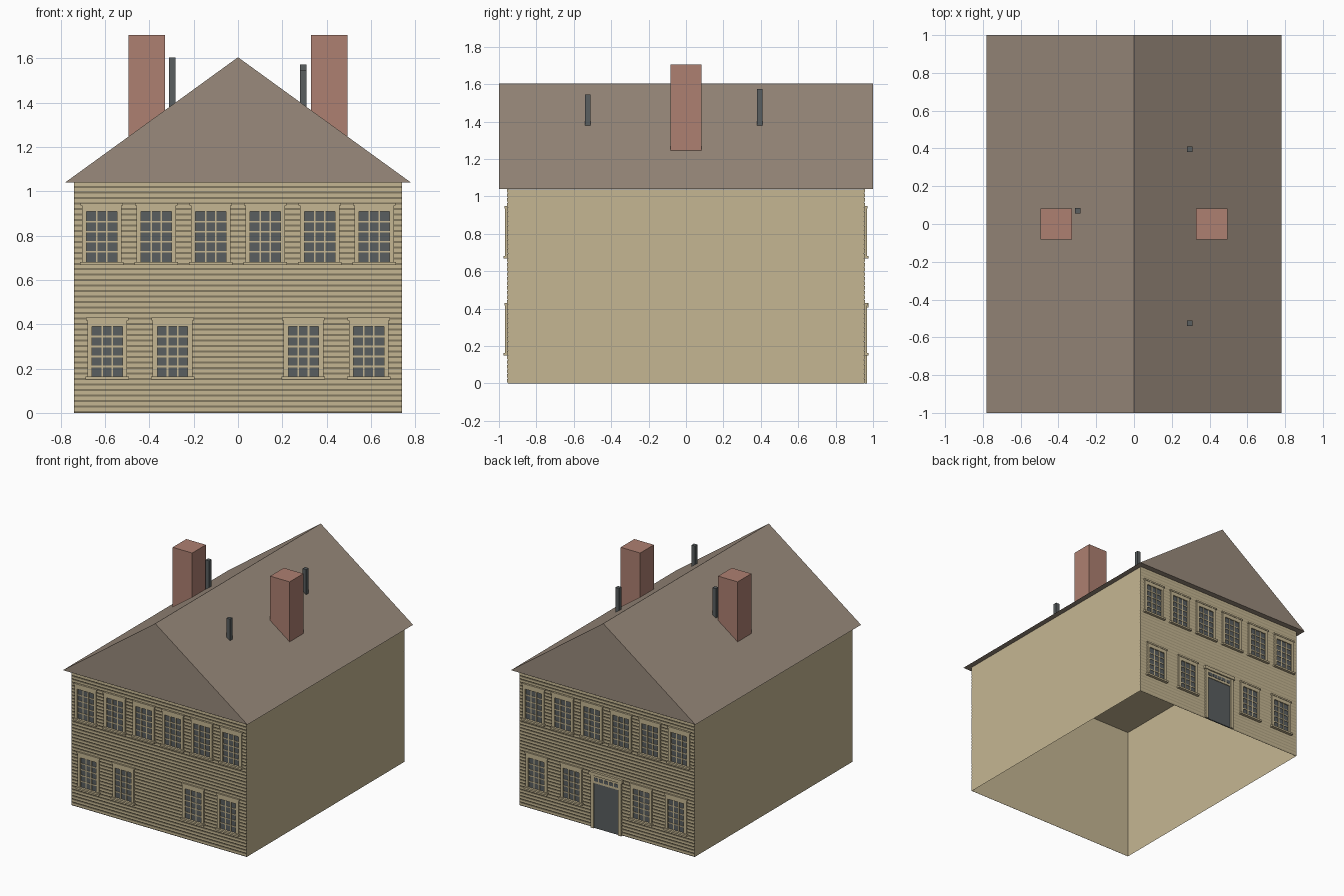
import bpy, bmesh, math

cube = bpy.data.objects.get("Cube")
if cube:
    bpy.data.objects.remove(cube, do_unlink=True)


def material(name, rgb):
    m = bpy.data.materials.new(name)
    m.use_nodes = True
    m.diffuse_color = (*rgb, 1)
    m.node_tree.nodes["Principled BSDF"].inputs["Base Color"].default_value = (*rgb, 1)
    return m


TAN = material("tan paint", (0.56, 0.47, 0.29))
BROWN = material("brown roofing", (0.32, 0.255, 0.20))
BRICK = material("red brick", (0.42, 0.215, 0.165))
DARK = material("dark grey", (0.10, 0.112, 0.115))


def box(bm, x, y, z, mat=0):
    """Add a box spanning the (low, high) pairs x, y and z."""
    geom = bmesh.ops.create_cube(bm, size=1)
    for v in geom["verts"]:
        v.co = [(a + b) / 2 + c * (b - a) for c, (a, b) in zip(v.co, (x, y, z))]
        for f in v.link_faces:
            f.material_index = mat


def prism(bm, profile, axis_point, lo, hi):
    """Extrude a 2D profile from lo to hi; axis_point maps (p, t) to 3D."""
    ends = [[bm.verts.new(axis_point(p, t)) for p in profile] for t in (lo, hi)]
    bm.faces.new(ends[0])
    bm.faces.new(ends[1][::-1])
    for i in range(len(profile)):
        j = (i + 1) % len(profile)
        bm.faces.new((ends[0][i], ends[1][i], ends[1][j], ends[0][j]))


def to_mesh(name, bm, *mats):
    bmesh.ops.recalc_face_normals(bm, faces=bm.faces)
    mesh = bpy.data.meshes.new(name)
    bm.to_mesh(mesh)
    bm.free()
    for m in mats:
        mesh.materials.append(m)
    return mesh


def place(name, mesh, loc=(0, 0, 0), turn=0):
    ob = bpy.data.objects.new(name, mesh)
    ob.location = loc
    ob.rotation_euler.z = turn
    bpy.context.collection.objects.link(ob)
    return ob


HALF_W, CORE, FACE, EAVE, RIDGE = 0.74, 0.95, 0.957, 1.04, 1.605

# Wall shell, open underneath
bm = bmesh.new()
box(bm, (-HALF_W, HALF_W), (-CORE, CORE), (0, EAVE - 0.002))
bmesh.ops.delete(bm, geom=[f for f in bm.faces if f.calc_center_median().z < 0.01],
                 context='FACES_ONLY')
place("wall_shell", to_mesh("wall_shell", bm, TAN))

# Lapped boards on the front and back
bm = bmesh.new()
BOARDS = 42
step = EAVE / BOARDS
for i in range(BOARDS):
    z = i * step
    profile = [(-CORE, z), (-CORE - 0.001, z), (-FACE, z + 0.009),
               (-FACE, z + step), (-CORE, z + step)]
    prism(bm, profile, lambda p, t: (t, p[0], p[1]), -HALF_W, HALF_W)
siding = to_mesh("siding", bm, TAN)
place("front_siding", siding)
place("back_siding", siding, turn=math.pi)

# Gable roof
bm = bmesh.new()
prism(bm, [(-0.78, EAVE), (0.78, EAVE), (0, RIDGE)], lambda p, t: (p[0], t, p[1]), -1, 1)
place("roof", to_mesh("roof", bm, BROWN))

# Chimneys
for side, name in ((1, "left_chimney"), (-1, "right_chimney")):
    bm = bmesh.new()
    box(bm, (-0.0825, 0.0825), (-0.0825, 0.0825), (1.15, 1.705))
    place(name, to_mesh(name, bm, BRICK), (side * 0.412, 0, 0))

# Vent pipes
for i, (x, y, top) in enumerate(((-0.297, 0.07, 1.605), (0.295, 0.395, 1.573),
                                 (0.295, -0.525, 1.545))):
    bm = bmesh.new()
    box(bm, (-0.015, 0.015), (-0.015, 0.015), (1.3, top))
    place(f"vent_pipe_{i + 1}", to_mesh("vent_pipe", bm, DARK), (x, y, 0))

# Window: casing, sill, cap, glass and glazing bars, facing -y
W, H, GW, G0, G1 = 0.09, 0.28, 0.068, 0.014, 0.24
bm = bmesh.new()
box(bm, (-GW, GW), (-0.002, 0.003), (G0, G1), 1)
for s in (-1, 1):
    box(bm, sorted((s * GW, s * W)), (-0.01, 0.003), (0, H))
box(bm, (-GW, GW), (-0.01, 0.003), (G1, H))
box(bm, (-W - 0.006, W + 0.006), (-0.013, 0.003), (H - 0.012, H))
box(bm, (-W - 0.008, W + 0.008), (-0.02, 0.003), (0, G0))
for i in range(1, 3):
    x = -GW + i * 2 * GW / 3
    box(bm, (x - 0.004, x + 0.004), (-0.006, 0), (G0, G1))
for i in range(1, 5):
    z = G0 + i * (G1 - G0) / 5
    box(bm, (-GW, GW), (-0.005, 0), (z - 0.004, z + 0.004))
window = to_mesh("window", bm, TAN, DARK)

rows = (("upper", 0.668, (0.123, 0.369, 0.615)), ("lower", 0.15, (0.295, 0.59)))
for face, sign, turn in (("front", -1, 0), ("back", 1, math.pi)):
    for row, z, offsets in rows:
        xs = sorted([-x for x in offsets] + list(offsets))
        for i, x in enumerate(xs):
            place(f"{face}_{row}_window_{i + 1}", window, (x, sign * FACE, z), turn)

# Back door with posts, transom lights and cornice
bm = bmesh.new()
box(bm, (-0.105, 0.105), (-0.003, 0.003), (0, 0.345), 1)
box(bm, (-0.105, 0.105), (-0.008, 0.003), (0.345, 0.41))
for i in range(5):
    x = -0.084 + i * 0.042
    box(bm, (x - 0.017, x + 0.017), (-0.01, 0), (0.362, 0.388), 1)
for s in (-1, 1):
    box(bm, sorted((s * 0.105, s * 0.13)), (-0.012, 0.003), (0, 0.41))
box(bm, (-0.14, 0.14), (-0.018, 0.003), (0.405, 0.43))
place("back_door", to_mesh("back_door", bm, TAN, DARK), (0, FACE, 0), math.pi)
